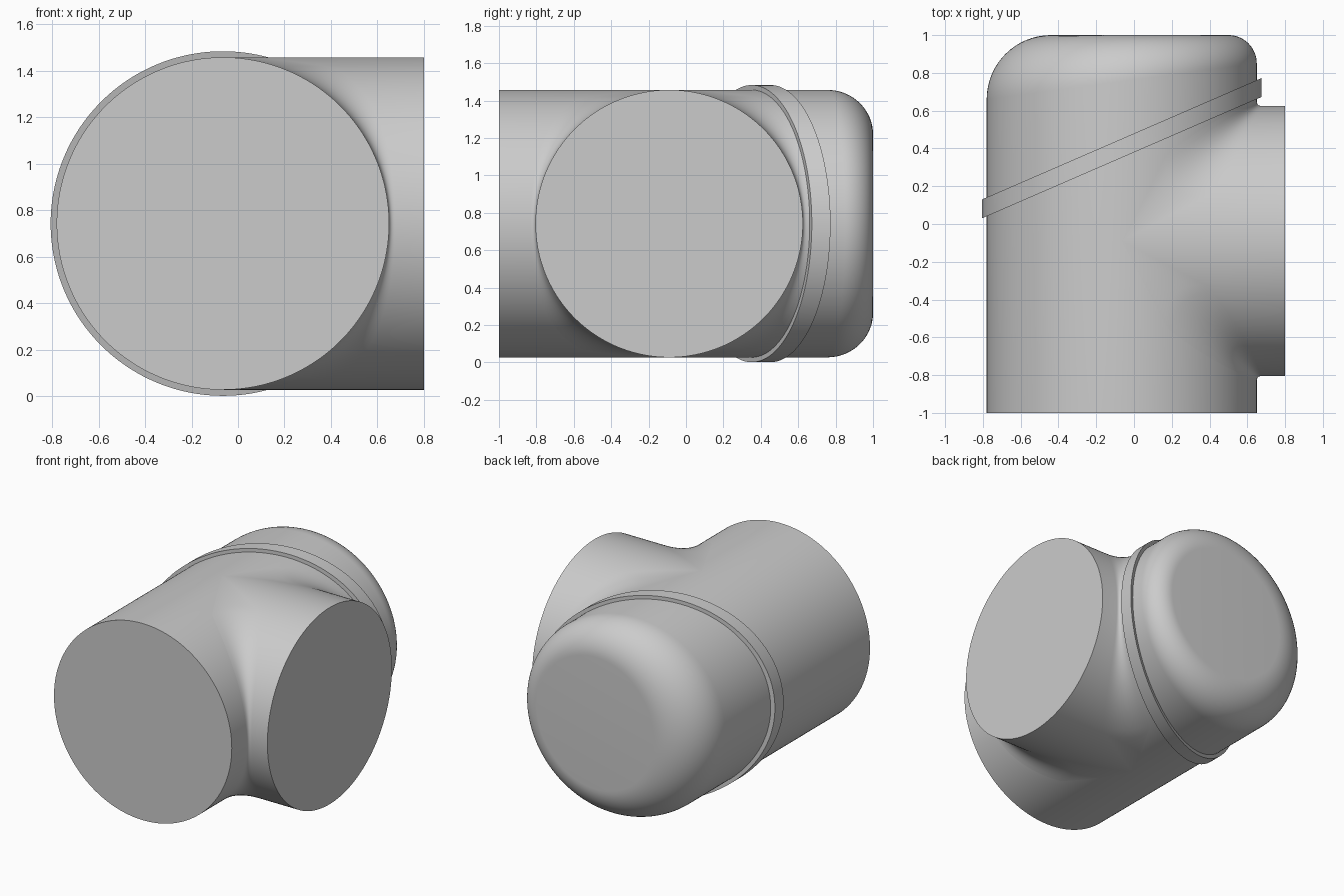
import bpy, bmesh
from math import sin, cos, pi, copysign

if "Cube" in bpy.data.objects:
    bpy.data.objects.remove(bpy.data.objects["Cube"], do_unlink=True)

CX, CY, CZ, R = -0.065, -0.09, 0.742, 0.715   # pipe axes and shared radius
SEGMENTS = 192
ANGLES = [2 * pi * i / SEGMENTS for i in range(SEGMENTS)]

grey = bpy.data.materials.new("plain grey")
grey.use_nodes = True
grey.diffuse_color = (0.6, 0.6, 0.6, 1)
grey.node_tree.nodes["Principled BSDF"].inputs["Base Color"].default_value = (0.6, 0.6, 0.6, 1)


def loft(name, rings, cap_start=False, cap_end=False, closed=False):
    """Skin a list of equally long point rings into one smooth object."""
    bm = bmesh.new()
    loops = [[bm.verts.new(p) for p in ring] for ring in rings]
    pairs = list(zip(loops, loops[1:]))
    if closed:
        pairs.append((loops[-1], loops[0]))
    for a, b in pairs:
        for i in range(SEGMENTS):
            j = (i + 1) % SEGMENTS
            bm.faces.new((a[i], a[j], b[j], b[i]))
    if cap_start:
        bm.faces.new(loops[0])
    if cap_end:
        bm.faces.new(loops[-1])
    bmesh.ops.remove_doubles(bm, verts=bm.verts, dist=1e-5)
    bmesh.ops.recalc_face_normals(bm, faces=bm.faces)
    mesh = bpy.data.meshes.new(name)
    bm.to_mesh(mesh)
    bm.free()
    mesh.materials.append(grey)
    obj = bpy.data.objects.new(name, mesh)
    bpy.context.collection.objects.link(obj)
    bpy.ops.object.select_all(action="DESELECT")
    obj.select_set(True)
    bpy.context.view_layer.objects.active = obj
    bpy.ops.object.shade_smooth_by_angle(angle=pi / 6)
    return obj


# Main pipe: flat front, back rim rounded more on the right than on the left
def body_point(a, t):
    r = 0.245 - 0.095 * cos(a)
    rad = R - r * (1 - cos(t))
    return (CX + rad * cos(a), 1 - r * (1 - sin(t)), CZ + rad * sin(a))


front = [(CX + R * cos(a), -1, CZ + R * sin(a)) for a in ANGLES]
rim = [[body_point(a, pi / 2 * k / 16) for a in ANGLES] for k in range(17)]
loft("main_pipe", [front] + rim, cap_start=True, cap_end=True)


# Side pipe: runs in from +x and flares softly onto the main pipe
def branch_point(a, t):
    reach = R * abs(cos(a))
    width = min(0.025 + 0.22 * sin(a) ** 2, 0.9 * reach)
    y = CY + R * cos(a) + copysign(width * t * t, cos(a))
    x = CX + reach + width * (1 - t) ** 2
    return (x, y, CZ + R * sin(a))


mouth = [(0.8, CY + R * cos(a), CZ + R * sin(a)) for a in ANGLES]
flare = [[branch_point(a, k / 10) for a in ANGLES] for k in range(11)]
loft("side_pipe", [mouth] + flare, cap_start=True)


# Slanted band: a thin collar sheared along the main pipe
def band_ring(radius, offset):
    ring = []
    for a in ANGLES:
        x = CX + radius * cos(a)
        ring.append((x, 0.08 + 0.434 * (x + 0.805) + offset, CZ + radius * sin(a)))
    return ring


OUTER, INNER, HALF = 0.741, 0.7, 0.05
loft("slanted_band", [band_ring(OUTER, -HALF), band_ring(OUTER, HALF),
                      band_ring(INNER, HALF), band_ring(INNER, -HALF)], closed=True)
